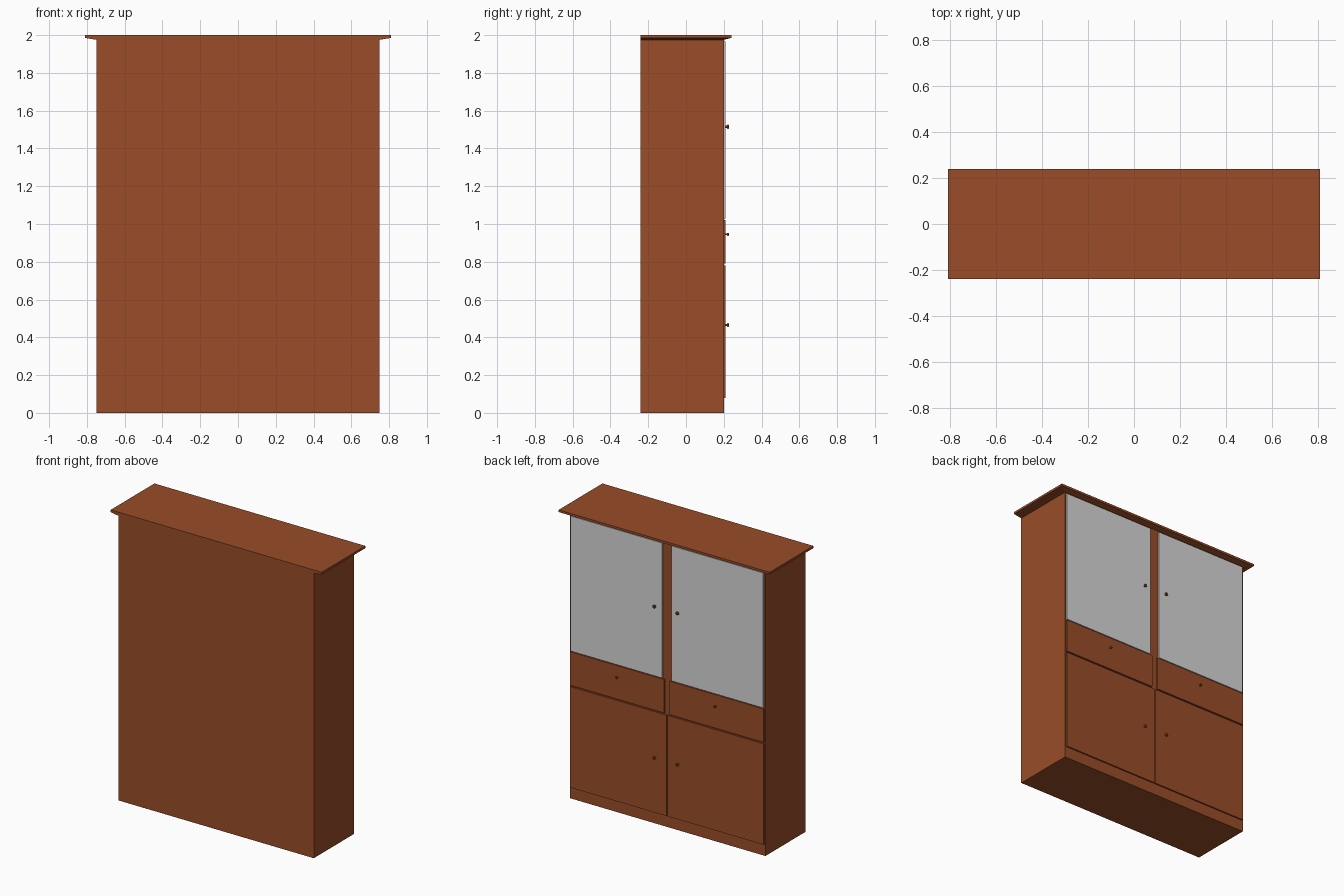
import bpy, bmesh, math
from mathutils import Matrix

if "Cube" in bpy.data.objects:
    bpy.data.objects.remove(bpy.data.objects["Cube"])


def material(name, rgb):
    m = bpy.data.materials.new(name)
    m.diffuse_color = (*rgb, 1)
    m.use_nodes = True
    m.node_tree.nodes["Principled BSDF"].inputs["Base Color"].default_value = m.diffuse_color
    return m


WOOD = material("reddish brown wood", (0.32, 0.073, 0.022))
GLASS = material("pale grey glass", (0.68, 0.68, 0.68))


def finish(bm, name, mat):
    bmesh.ops.recalc_face_normals(bm, faces=bm.faces)
    me = bpy.data.meshes.new(name)
    bm.to_mesh(me)
    bm.free()
    me.materials.append(mat)
    ob = bpy.data.objects.new(name, me)
    bpy.context.collection.objects.link(ob)
    return ob


def box(name, x, y, z, mat):
    bm = bmesh.new()
    bmesh.ops.create_cube(bm, size=1)
    for v in bm.verts:
        for i, (a, b) in enumerate((x, y, z)):
            v.co[i] = a if v.co[i] < 0 else b
    return finish(bm, name, mat)


def knob(name, x, z, r):
    # Turned knob: thin stem flaring into a faceted head
    bm = bmesh.new()
    rings = [(0.200, 0.5), (0.216, 0.5), (0.219, 1.0), (0.225, 1.0), (0.228, 0.6)]
    n = 12
    loops = []
    for y, s in rings:
        loops.append([bm.verts.new((x + r * s * math.cos(2 * math.pi * i / n), y,
                                    z + r * s * math.sin(2 * math.pi * i / n)))
                      for i in range(n)])
    for a, b in zip(loops, loops[1:]):
        for i in range(n):
            j = (i + 1) % n
            bm.faces.new((a[i], a[j], b[j], b[i]))
    bm.faces.new(loops[0])
    bm.faces.new(loops[-1])
    return finish(bm, name, WOOD)


# Carcass
box("carcass", (-0.75, 0.75), (-0.24, 0.20), (0, 1.98), WOOD)

# Cornice: sloping underside, thin straight edge, flush at the wall side
bm = bmesh.new()
levels = [(0.75, 0.20, 1.975), (0.81, 0.24, 1.985), (0.81, 0.24, 2.0)]
loops = [[bm.verts.new(c) for c in ((-w, -0.24, z), (w, -0.24, z), (w, d, z), (-w, d, z))]
         for w, d, z in levels]
for a, b in zip(loops, loops[1:]):
    for i in range(4):
        j = (i + 1) % 4
        bm.faces.new((a[i], a[j], b[j], b[i]))
bm.faces.new(loops[0])
bm.faces.new(loops[-1])
finish(bm, "cornice", WOOD)

# Doors and drawers, one set per side
for side, s in (("right", 1), ("left", -1)):
    def span(a, b):
        return tuple(sorted((s * a, s * b)))
    front = (0.19, 0.21)
    box(side + "_lower_door", span(0.004, 0.742), front, (0.08, 0.78), WOOD)
    box(side + "_drawer", span(0.022, 0.742), front, (0.79, 1.022), WOOD)
    box(side + "_glass_door", span(0.036, 0.74), front, (1.028, 1.965), GLASS)
    knob(side + "_lower_door_knob", s * 0.088, 0.465, 0.010)
    knob(side + "_drawer_knob", s * 0.378, 0.945, 0.008)
    knob(side + "_glass_door_knob", s * 0.088, 1.515, 0.011)
